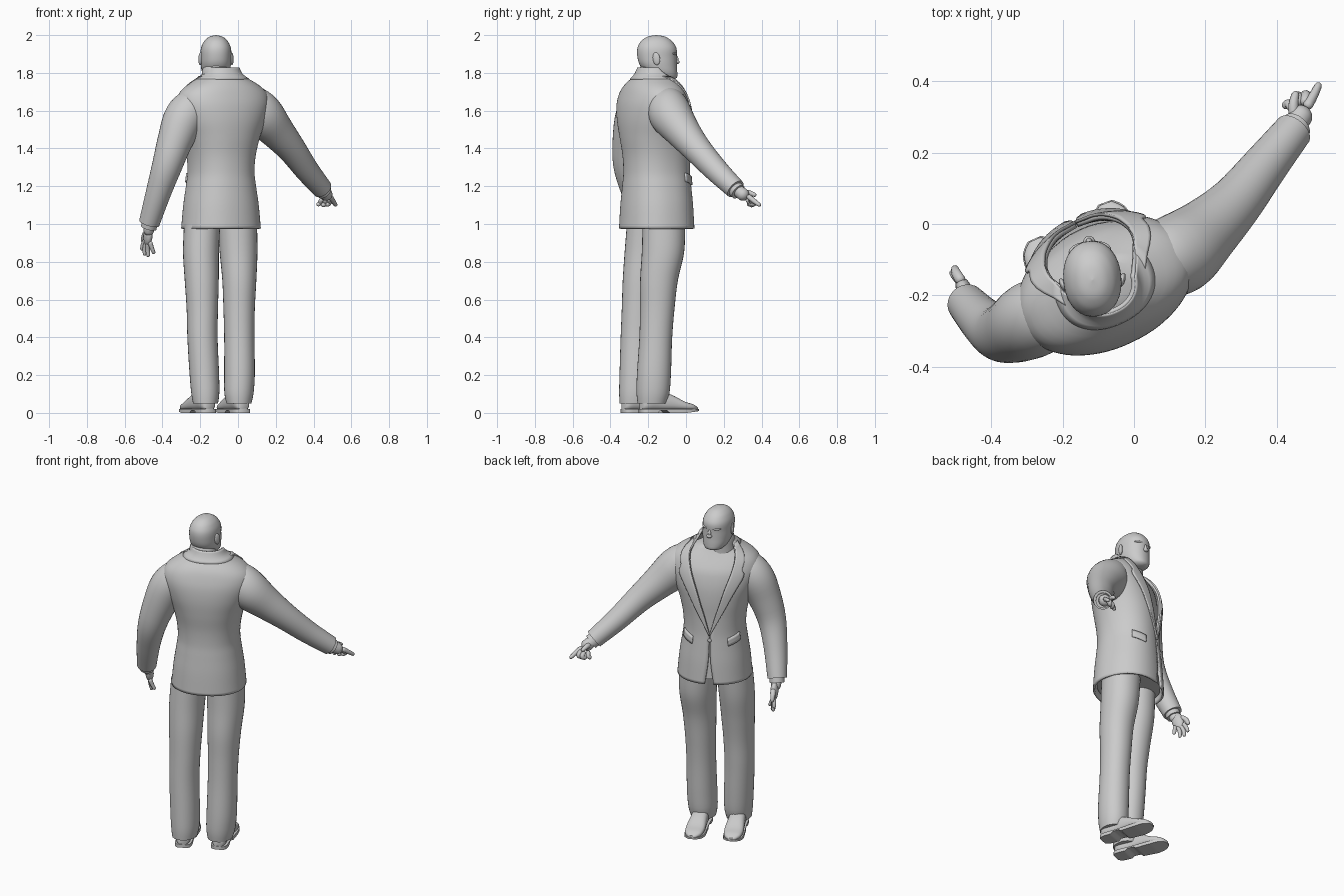
import bpy, bmesh
from math import sin, cos, pi, sqrt, radians
from mathutils import Vector, Matrix

def interp(keys, p):
    """Smooth interpolation of key tuples whose first entry is the parameter."""
    n = len(keys)
    p = max(keys[0][0], min(keys[-1][0], p))
    i = max(j for j in range(n - 1) if keys[j][0] <= p)
    def slope(j, c):
        a, b = keys[max(j - 1, 0)], keys[min(j + 1, n - 1)]
        return (b[c] - a[c]) / (b[0] - a[0])
    h = keys[i + 1][0] - keys[i][0]
    t = (p - keys[i][0]) / h
    return [(2*t**3 - 3*t*t + 1) * keys[i][c] + (t**3 - 2*t*t + t) * h * slope(i, c)
            + (3*t*t - 2*t**3) * keys[i + 1][c] + (t**3 - t*t) * h * slope(i + 1, c)
            for c in range(1, len(keys[0]))]

def sp(v, e):
    return (1 if v >= 0 else -1) * abs(v) ** e

def grid(name, f, nu, nv, closed=True, thick=0):
    """Surface from f(u, v); closed wraps u and fills both ends."""
    bm = bmesh.new()
    cols = nu if closed else nu + 1
    rows = [[bm.verts.new(f(i / nu, j / nv)) for i in range(cols)] for j in range(nv + 1)]
    for j in range(nv):
        for i in range(nu):
            k = (i + 1) % cols
            bm.faces.new((rows[j][i], rows[j][k], rows[j + 1][k], rows[j + 1][i]))
    if closed:
        bm.faces.new(rows[0])
        bm.faces.new(rows[-1])
    bmesh.ops.remove_doubles(bm, verts=bm.verts, dist=0.0002)
    bmesh.ops.recalc_face_normals(bm, faces=bm.faces)
    me = bpy.data.meshes.new(name)
    bm.to_mesh(me)
    bm.free()
    ob = bpy.data.objects.new(name, me)
    bpy.context.collection.objects.link(ob)
    if thick:
        m = ob.modifiers.new("thickness", 'SOLIDIFY')
        m.thickness, m.offset = thick, 0
    bpy.ops.object.select_all(action='DESELECT')
    ob.select_set(True)
    bpy.context.view_layer.objects.active = ob
    bpy.ops.object.shade_smooth_by_angle(angle=radians(50))
    return ob

def tube(name, pts, start=True, end=True, nu=20, nv=28):
    """Round tube through (x, y, z, r) points with optional domed ends."""
    keys = [(i, *p) for i, p in enumerate(pts)]
    L = len(pts) - 1
    a, b = Vector(pts[0][:3]), Vector(pts[-1][:3])
    def f(u, v):
        q = L * (1 - cos(pi * v)) / 2
        x, y, z, r = interp(keys, q)
        full = r
        c = Vector((x, y, z))
        d = (Vector(interp(keys, q + .02)[:3]) - Vector(interp(keys, q - .02)[:3])).normalized()
        for on, e in ((start, a), (end, b)):
            k = (c - e).length / full
            if on and k < 1:
                r *= sqrt(max(0, 1 - (1 - k) ** 2))
        s = d.cross(Vector((.7, -.7, 0))).normalized()
        return c + r * (cos(2*pi*u) * s + sin(2*pi*u) * d.cross(s))
    return grid(name, f, nu, nv)

def ball(name, loc, size, turn=0, tilt=0):
    M = Matrix.Translation(loc) @ Matrix.Rotation(turn, 4, 'Z') @ Matrix.Rotation(tilt, 4, 'X')
    return grid(name, lambda u, v: M @ Vector((size[0] * sin(pi*v) * cos(2*pi*u),
                size[1] * sin(pi*v) * sin(2*pi*u), -size[2] * cos(pi*v))), 20, 12)

# Torso: z, half width, half depth, forward shift, front opening angle
BODY = Matrix.Translation((-.09, -.155, 0)) @ Matrix.Rotation(radians(25), 4, 'Z')
TORSO = [(.975, .204, .186, 0, .10), (1.1, .192, .18, 0, .03), (1.2, .177, .172, 0, .012),
         (1.27, .168, .167, 0, .012), (1.36, .174, .168, -.002, .12), (1.46, .197, .175, -.008, .25),
         (1.55, .23, .175, -.015, .33), (1.63, .25, .163, -.022, .42), (1.69, .238, .143, -.026, .52),
         (1.73, .195, .126, -.026, .68), (1.765, .135, .106, -.02, 1.0), (1.79, .10, .094, -.014, 1.4),
         (1.825, .082, .082, -.01, 1.75)]

def skin(t, z, off=0, scale=1):
    a, b, f, _ = interp(TORSO, z)
    return BODY @ Vector(((a + off) * scale * sp(sin(t), .91), f + (b + off) * scale * sp(cos(t), .91), z))

def gap(z):
    return interp(TORSO, z)[3]

def jacket(u, v):
    z = .975 + .85 * v
    g = gap(z)
    return skin(g + u * (2*pi - 2*g), z)
grid("jacket_body", jacket, 64, 52, False, .012)

def shirt(u, v):
    z = 1.0 + .765 * v
    return skin(2*pi*u, z, -.014, 1 - .25 * max(0, (z - 1.63) / .135) ** 1.5)
grid("shirt", shirt, 48, 36)

# Lapels, pocket flaps, collar and button lie on the jacket surface
LAPEL = [(1.27, .02), (1.4, .17), (1.55, .30), (1.63, .36), (1.66, .26), (1.72, .32), (1.78, .4)]
for s, side in ((1, "right"), (-1, "left")):
    def lapel(u, v):
        z = 1.27 + .51 * v
        return skin(s * (gap(z) - .02 + u * interp(LAPEL, z)[0]), z, .01)
    grid(side + "_lapel", lapel, 6, 32, False, .009)
    grid(side + "_pocket_flap", lambda u, v: skin(s * (.55 + .5 * u), 1.205 + .045 * v + .02 * u, .008),
         10, 3, False, .012)

def collar(u, v):
    z = 1.765 + .062 * v
    g = gap(z) + .03
    return skin(g + u * (2*pi - 2*g), z, .006)
grid("collar", collar, 40, 6, False, .009)
ball("jacket_button", skin(0, 1.24, .006), (.011, .006, .011), radians(25))

# Sleeves run into the shoulders; shirt cuffs show at the wrists
tube("right_sleeve", [(0, -.135, 1.665, .07), (.07, -.105, 1.635, .103), (.13, -.08, 1.575, .114),
     (.205, -.018, 1.49, .094), (.285, .06, 1.395, .076), (.365, .16, 1.285, .064),
     (.447, .262, 1.185, .054)], True, False, 32, 36)
tube("left_sleeve", [(-.16, -.205, 1.655, .07), (-.225, -.24, 1.625, .10), (-.285, -.268, 1.56, .108),
     (-.333, -.295, 1.44, .094), (-.375, -.305, 1.31, .08), (-.42, -.275, 1.17, .067),
     (-.47, -.222, 1.005, .055)], True, False, 32, 36)
tube("right_cuff", [(.43, .245, 1.2, .043), (.457, .277, 1.17, .043)], False, False)
tube("left_cuff", [(-.46, -.23, 1.03, .044), (-.473, -.215, .98, .042)], False, False)

# Right hand, pointing; left hand, hanging open
tube("right_palm", [(.44, .26, 1.19, .03), (.46, .29, 1.165, .033), (.48, .325, 1.14, .035)])
FINGERS = {
    "right_index": [(.483, .325, 1.15, .015), (.503, .36, 1.122, .013), (.52, .395, 1.096, .010)],
    "right_middle": [(.477, .335, 1.14, .015), (.482, .362, 1.112, .014), (.465, .345, 1.10, .012)],
    "right_ring": [(.46, .335, 1.135, .014), (.46, .358, 1.108, .014), (.445, .335, 1.098, .012)],
    "right_little": [(.445, .32, 1.135, .013), (.432, .338, 1.11, .012), (.42, .325, 1.10, .011)],
    "right_thumb": [(.45, .295, 1.165, .016), (.447, .335, 1.165, .014), (.455, .372, 1.15, .010)],
    "left_index": [(-.487, -.16, .92, .014), (-.503, -.143, .89, .012), (-.51, -.135, .86, .009)],
    "left_middle": [(-.482, -.17, .91, .014), (-.493, -.155, .87, .012), (-.494, -.148, .832, .009)],
    "left_ring": [(-.475, -.185, .905, .014), (-.478, -.17, .865, .012), (-.475, -.165, .825, .009)],
    "left_little": [(-.468, -.198, .91, .013), (-.455, -.188, .87, .011), (-.443, -.18, .842, .009)],
    "left_thumb": [(-.482, -.165, .96, .016), (-.498, -.138, .935, .014), (-.503, -.122, .90, .010)],
}
for name, pts in FINGERS.items():
    tube(name, pts, True, True, 10, 14)
ball("left_palm", (-.476, -.185, .94), (.022, .036, .058), radians(20), radians(18))
tube("left_wrist", [(-.468, -.222, 1.0, .03), (-.475, -.195, .94, .026)])

# Trousers: z, centre x, centre y, half width, half depth
def loft(name, keys, nv=36, e=.95):
    def f(u, v):
        z = keys[0][0] + (keys[-1][0] - keys[0][0]) * v
        x, y, a, b = interp(keys, z)
        return Vector((x + a * sp(cos(2*pi*u), e), y + b * sp(sin(2*pi*u), e), z))
    return grid(name, f, 32, nv)

loft("right_trouser_leg", [(.05, .005, -.18, .066, .076), (.1, .005, -.175, .077, .087), (.2, .008, -.17, .081, .09),
     (.4, .007, -.16, .08, .087), (.55, .006, -.152, .083, .091), (.7, .007, -.143, .09, .10),
     (.85, .003, -.122, .1, .112), (1.0, -.003, -.117, .104, .113)])
loft("left_trouser_leg", [(.05, -.172, -.275, .066, .076), (.1, -.173, -.268, .074, .086), (.2, -.178, -.263, .078, .089),
     (.4, -.188, -.256, .08, .09), (.55, -.189, -.248, .083, .092), (.7, -.192, -.235, .09, .1),
     (.85, -.196, -.217, .095, .108), (1.0, -.19, -.203, .096, .11)])

# Shoes: distance from heel, half width, height
SHOE = [(0, .026, .07), (.02, .042, .10), (.1, .045, .115), (.17, .05, .095), (.24, .054, .06),
        (.29, .044, .045), (.315, .018, .03)]
def shoe(side, heel, turn):
    M = Matrix.Translation(heel) @ Matrix.Rotation(turn, 4, 'Z')
    def upper(u, v):
        w, h = interp(SHOE, .315 * v)
        c, s = cos(2*pi*u), sin(2*pi*u)
        return M @ Vector((w * sp(c, .75), .315 * v, .012 + (h - .012) * (.5 + .5 * sp(s, .75))))
    grid(side + "_shoe", upper, 24, 24)
    def sole(u, v):
        w, h = interp(SHOE, .315 * v)
        lift = .012 if .27 < v < .45 else max(0, v - .75) * .04
        c, s = cos(2*pi*u + pi/4), sin(2*pi*u + pi/4)
        return M @ Vector(((w + .003) * (1 if c > 0 else -1), -.003 + .321 * v, .02 if s > 0 else lift))
    grid(side + "_sole", sole, 4, 24)
shoe("right", (.028, -.238, 0), radians(20))
shoe("left", (-.15, -.332, 0), radians(24))

# Head and neck, turned slightly from the torso
HEAD = Matrix.Translation((-.117, -.152, 0)) @ Matrix.Rotation(radians(5), 4, 'Z')
FACE = [(1.763, .052, .026, .032), (1.772, .045, .05, .058), (1.80, .024, .07, .082), (1.84, .006, .079, .098),
        (1.88, -.001, .081, .104), (1.93, -.002, .079, .104), (1.965, -.004, .064, .085),
        (1.985, -.005, .045, .06), (1.995, -.005, .026, .036), (2.0, -.005, .001, .001)]
def head(u, v):
    z = 1.763 + .237 * sin(v * pi / 2)
    y, a, b = interp(FACE, z)
    return HEAD @ Vector((a * sp(cos(2*pi*u), .92), y + b * sp(sin(2*pi*u), .92), z))
grid("head", head, 36, 36)
tube("neck", [(-.118, -.19, 1.66, .09), (-.117, -.183, 1.74, .08), (-.117, -.176, 1.81, .075),
     (-.117, -.165, 1.87, .072)], False, True)

def feature(name, loc, size, turn=0, tilt=0):
    ball(name, HEAD @ Vector(loc), size, radians(5) + turn, tilt)
feature("nose_bridge", (0, .099, 1.873), (.010, .014, .026), 0, radians(14))
feature("nose_tip", (0, .105, 1.858), (.016, .014, .011))
feature("upper_lip", (0, .090, 1.824), (.027, .012, .006))
feature("lower_lip", (0, .092, 1.812), (.024, .012, .006))
feature("chin", (0, .086, 1.784), (.030, .019, .018))
for s, side in ((1, "right"), (-1, "left")):
    feature(side + "_brow", (s * .032, .085, 1.902), (.029, .015, .008), -s * .35)
    feature(side + "_eye", (s * .031, .083, 1.886), (.012, .010, .006), -s * .3)
    feature(side + "_ear", (s * .083, -.012, 1.875), (.009, .02, .034), -s * .35, radians(8))
